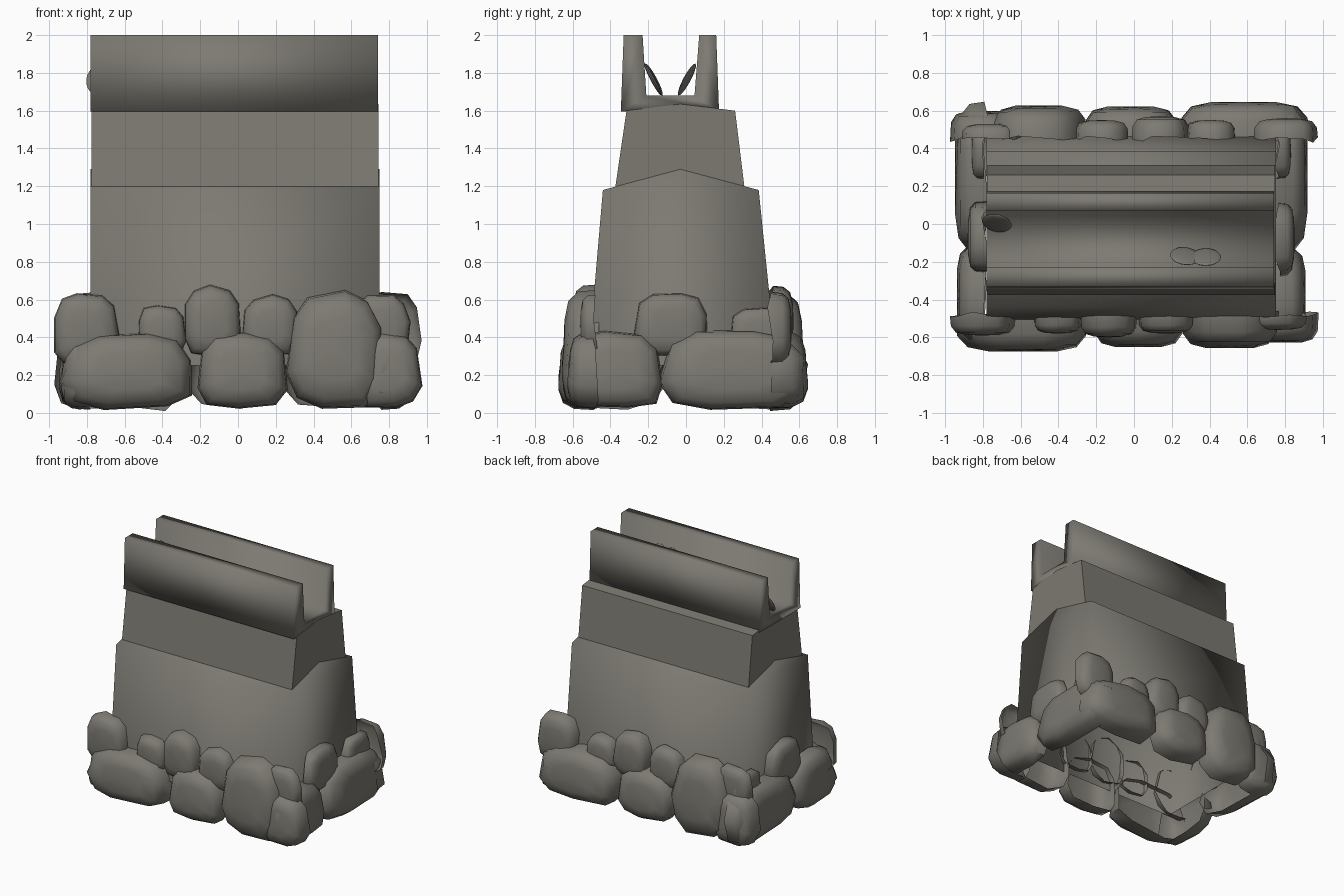
import bpy, bmesh, math, random
from mathutils import Vector, Matrix

if "Cube" in bpy.data.objects:
    bpy.data.objects.remove(bpy.data.objects["Cube"])

random.seed(4)
mat = bpy.data.materials.new("warm grey stone")
mat.diffuse_color = (0.205, 0.195, 0.17, 1)
mat.use_nodes = True
mat.node_tree.nodes["Principled BSDF"].inputs["Base Color"].default_value = mat.diffuse_color


def finish(bm, name, smooth=None):
    me = bpy.data.meshes.new(name)
    bm.to_mesh(me)
    bm.free()
    me.materials.append(mat)
    ob = bpy.data.objects.new(name, me)
    bpy.context.collection.objects.link(ob)
    if smooth:
        bpy.ops.object.select_all(action='DESELECT')
        ob.select_set(True)
        bpy.context.view_layer.objects.active = ob
        bpy.ops.object.shade_smooth_by_angle(angle=math.radians(smooth))
    return ob


def extrude_profile(name, pts, x0, x1, smooth=None, closed=True):
    """(y, z) outline extruded along x; closed=False leaves the last side open."""
    bm = bmesh.new()
    a = [bm.verts.new((x0, y, z)) for y, z in pts]
    b = [bm.verts.new((x1, y, z)) for y, z in pts]
    n = len(pts)
    bm.faces.new(a)
    bm.faces.new(b[::-1])
    for i in range(n if closed else n - 1):
        bm.faces.new((a[i], b[i], b[(i + 1) % n], a[(i + 1) % n]))
    bmesh.ops.recalc_face_normals(bm, faces=bm.faces)
    bm.faces.ensure_lookup_table()
    if bm.faces[0].normal.x > 0:
        bmesh.ops.reverse_faces(bm, faces=bm.faces)
    return finish(bm, name, smooth)


# stepped, tapering wall with ridged tops; the lower part is open underneath
extrude_profile("lower_wall", [(-0.52, 0.25), (-0.44, 1.18), (-0.03, 1.29),
                               (0.385, 1.18), (0.48, 0.25)], -0.78, 0.75, 180, False)
extrude_profile("middle_wall", [(-0.375, 1.19), (-0.315, 1.6), (-0.03, 1.635),
                                (0.26, 1.6), (0.31, 1.19)], -0.775, 0.745)
# U-shaped walkway with two parapets
extrude_profile("parapet_walkway", [(-0.345, 1.595), (-0.33, 2), (-0.23, 2), (-0.21, 1.68),
                                    (0.045, 1.68), (0.07, 2), (0.16, 2), (0.175, 1.595)],
                -0.78, 0.74, 180)


def boulder(name, u0, u1, z0, z1, depth, place):
    """Open-backed dome; place(u, d, z) maps it onto a side of the wall."""
    bm = bmesh.new()
    n = 10
    low = z0 < 0.1
    cu, cz, hu, hz = (u0 + u1) / 2, (z0 + z1) / 2, (u1 - u0) / 2, (z1 - z0) / 2
    phase = random.uniform(0, 0.5)
    jit = [random.uniform(0.96, 1.06) for _ in range(n)]
    rings = []
    for r, d in ((1, 0), (0.97, 0.5), (0.82, 0.83), (0.5, 0.96)):
        ring = []
        for i in range(n):
            t = phase + 2 * math.pi * i / n
            c, s = math.cos(t), math.sin(t)
            pz = math.copysign(abs(s) ** 0.62, s)
            pu = math.copysign(abs(c) ** 0.62, c) * (1 - 0.16 * max(0, pz))
            z = max(0.01, cz + hz * pz * r * jit[i])
            rim = random.uniform(-0.03, 0.005) if d == 0 else 0
            # foot of the lower boulders stays blunt and wide
            dd = d * depth + (0.012 if low and pz < 0 and d else 0) + rim
            ring.append(bm.verts.new(place(cu + hu * pu * r * jit[i], dd, z)))
        rings.append(ring)
    tip = bm.verts.new(place(cu, depth, cz))
    for a, b in zip(rings, rings[1:]):
        for i in range(n):
            j = (i + 1) % n
            bm.faces.new((a[i], a[j], b[j], b[i]))
    for i in range(n):
        bm.faces.new((rings[-1][i], rings[-1][(i + 1) % n], tip))
    bmesh.ops.recalc_face_normals(bm, faces=bm.faces)
    bm.faces.ensure_lookup_table()
    if bm.faces[-1].normal.dot(place(0, 1, 0) - place(0, 0, 0)) < 0:
        bmesh.ops.reverse_faces(bm, faces=bm.faces)
    finish(bm, name, 60)


# boulders on the long sides: the back repeats the front turned half round
long_side = [(-0.93, -0.22, 0.02, 0.43, 0.18), (-0.23, 0.27, 0.02, 0.43, 0.155),
             (0.25, 0.77, 0.02, 0.64, 0.16), (0.62, 0.97, 0.02, 0.43, 0.13),
             (-0.98, -0.63, 0.25, 0.64, 0.10), (-0.54, -0.27, 0.3, 0.57, 0.09),
             (-0.29, 0.02, 0.3, 0.67, 0.11), (0.02, 0.32, 0.3, 0.62, 0.09),
             (0.6, 0.92, 0.3, 0.62, 0.07)]
for i, s in enumerate(long_side):
    boulder(f"front_boulder_{i}", *s, lambda u, d, z: Vector((u, -0.49 - d, z)))
    boulder(f"back_boulder_{i}", *s, lambda u, d, z: Vector((-u, 0.46 + d, z)))

# boulders on the short ends
short_side = [(-0.64, -0.11, 0.02, 0.43, 0.13), (-0.13, 0.64, 0.02, 0.44, 0.14),
              (-0.27, 0.12, 0.3, 0.64, 0.08), (0.23, 0.54, 0.3, 0.56, 0.06)]
for i, s in enumerate(short_side):
    boulder(f"right_boulder_{i}", *s, lambda u, d, z: Vector((0.77 + d, u, z)))
    boulder(f"left_boulder_{i}", *s, lambda u, d, z: Vector((-0.80 - d, u, z)))

# flat oval pebbles leaning on the parapets
for i, (x, y, tilt, yaw) in enumerate(((-0.725, 0.005, -28, -12), (0.27, -0.17, 28, -8),
                                       (0.38, -0.175, 28, 0))):
    bm = bmesh.new()
    bmesh.ops.create_uvsphere(bm, u_segments=16, v_segments=10, radius=1)
    m = (Matrix.Translation((x, y, 1.765)) @ Matrix.Rotation(math.radians(yaw), 4, 'Z')
         @ Matrix.Rotation(math.radians(tilt), 4, 'X')
         @ Matrix.Diagonal((0.08, 0.013, 0.095, 1)))
    bmesh.ops.transform(bm, matrix=m, verts=bm.verts)
    finish(bm, f"oval_pebble_{i}", 60)
